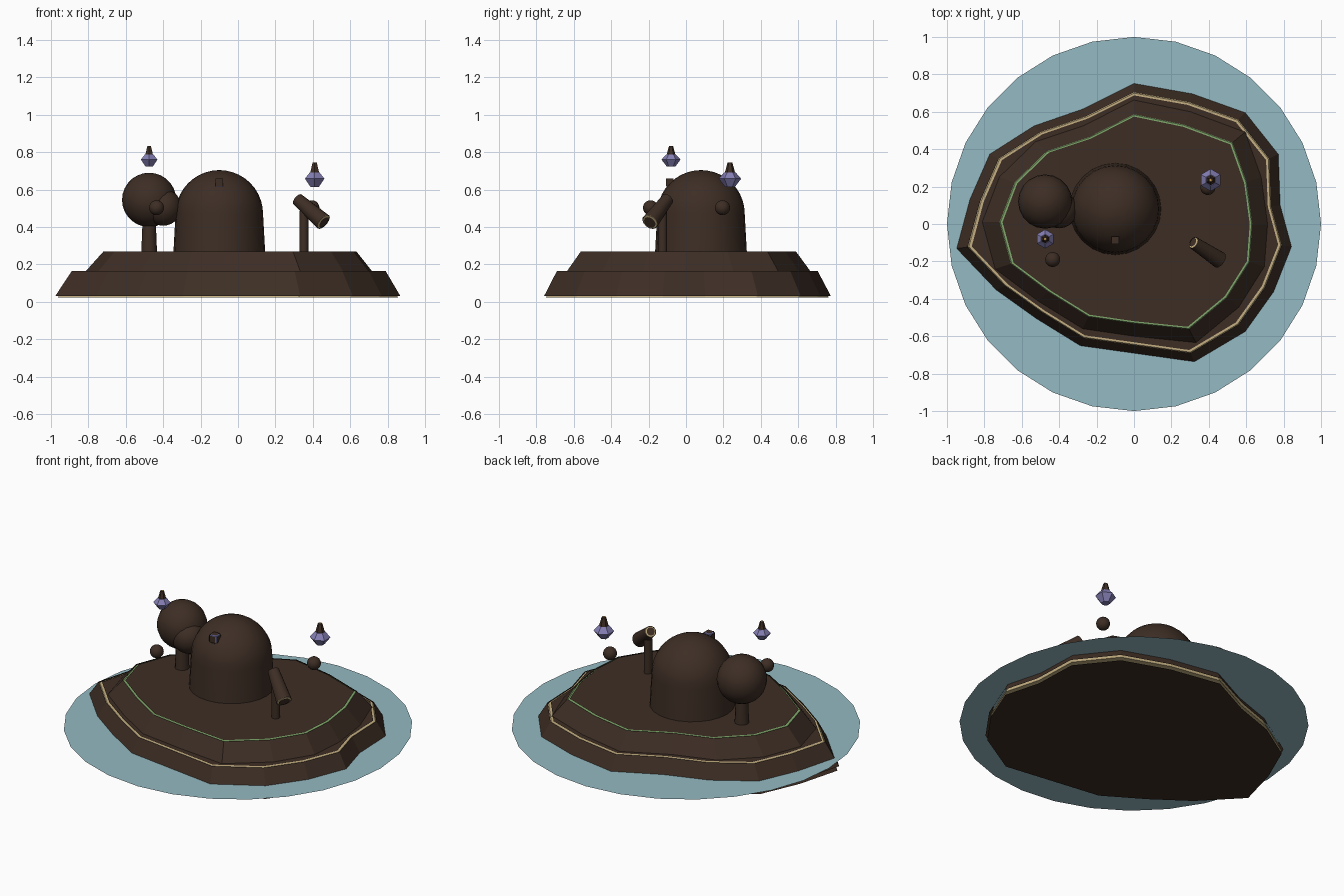
import bpy, bmesh
from math import sin, cos, pi
from mathutils import Vector, Matrix

cube = bpy.data.objects.get("Cube")
if cube:
    bpy.data.objects.remove(cube, do_unlink=True)


def material(name, r, g, b):
    m = bpy.data.materials.new(name)
    m.use_nodes = True
    m.diffuse_color = (r, g, b, 1)
    m.node_tree.nodes["Principled BSDF"].inputs["Base Color"].default_value = (r, g, b, 1)
    return m


BARK = material("dark brown", .047, .027, .018)
WATER = material("water blue", .30, .49, .54)
SAND = material("sand", .55, .43, .22)
GRASS = material("grass green", .22, .40, .15)
CRYSTAL = material("lavender", .23, .21, .45)
GOLD = material("gold", .55, .32, .08)


def finish(name, bm, mat, smooth=False):
    bmesh.ops.recalc_face_normals(bm, faces=bm.faces)
    me = bpy.data.meshes.new(name)
    bm.to_mesh(me)
    bm.free()
    me.materials.append(mat)
    ob = bpy.data.objects.new(name, me)
    bpy.context.collection.objects.link(ob)
    if smooth:
        bpy.ops.object.select_all(action='DESELECT')
        ob.select_set(True)
        bpy.context.view_layer.objects.active = ob
        bpy.ops.object.shade_smooth_by_angle(angle=pi / 4)
    return ob


def loft(name, rings, mat, bottom=True, top=True, smooth=False):
    """Join closed rings of points, with optional end caps."""
    bm = bmesh.new()
    rows = [[bm.verts.new(p) for p in ring] for ring in rings]
    for a, b in zip(rows, rows[1:]):
        n = len(a)
        for i in range(n):
            bm.faces.new((a[i], a[(i + 1) % n], b[(i + 1) % n], b[i]))
    if bottom:
        bm.faces.new(rows[0][::-1])
    if top and (len(rows) > 1 or not bottom):
        bm.faces.new(rows[-1])
    return finish(name, bm, mat, smooth)


def lathe(name, profile, mat, sides, at, axis=(0, 0, 1), smooth=False, **caps):
    """Turn (radius, height) pairs around an axis through a point."""
    turn = Vector(axis).to_track_quat('Z', 'Y')
    rings = [[Vector(at) + turn @ Vector((r * sin(2 * pi * i / sides), -r * cos(2 * pi * i / sides), z))
              for i in range(sides)] for r, z in profile]
    return loft(name, rings, mat, smooth=smooth, **caps)


def ball(name, at, r, mat):
    bm = bmesh.new()
    bmesh.ops.create_uvsphere(bm, u_segments=20, v_segments=14, radius=r, matrix=Matrix.Translation(at))
    return finish(name, bm, mat, True)


def ring(outline, scale, z):
    return [Vector((x * scale, y * scale, z)) for x, y in outline]


# Irregular outlines of the two island tiers
shore = [(0, .745), (-.27, .61), (-.53, .52), (-.765, .37), (-.87, .13), (-.94, -.13),
         (-.73, -.35), (-.52, -.5), (-.285, -.645), (0, -.685), (.32, -.73), (.59, -.57),
         (.74, -.36), (.835, -.12), (.775, .1), (.765, .37), (.59, .59), (.31, .69)]
meadow = [(0, .58), (-.235, .46), (-.46, .385), (-.63, .22), (-.71, .01), (-.65, -.21),
          (-.45, -.36), (-.24, -.49), (0, -.525), (.29, -.555), (.49, -.39), (.61, -.2),
          (.625, 0), (.595, .22), (.52, .43), (.265, .525)]


def tier(name, outline, mat, base, rim, z0, z1, under):
    """Coloured body with a dark skin that leaves its edges showing."""
    loft(name + "_body", [ring(outline, base - .015, z0 - .008), ring(outline, rim - .006, z1 - .003)], mat)
    loft(name + "_side_skin", [ring(outline, base, z0), ring(outline, rim, z1)], BARK,
         bottom=False, top=False)
    loft(name + "_top_skin", [ring(outline, rim - .022, z1 + .002)], BARK, bottom=False)
    if under:
        loft(name + "_under_skin", [ring(outline, base - .012, 0)], BARK, bottom=True, top=False)


tier("shore", shore, SAND, 1.04, .945, .03, .165, True)
tier("meadow", meadow, GRASS, 1.145, 1.012, .165, .27, False)

# Flat water sheet
lathe("water", [(1, 0)], WATER, 28, (0, 0, .075), bottom=False)

# Domed hut
dome = [(.245, 0), (.234, .2)]
dome += [(.234 * cos(a * pi / 20), .2 + .234 * sin(a * pi / 20)) for a in range(1, 10)] + [(.004, .434)]
lathe("hut", dome, BARK, 24, (-.1, .08, .27), smooth=True)

# Small cube beacon on the hut, with separate dark plates
bm = bmesh.new()
bmesh.ops.create_cube(bm, size=.042, matrix=Matrix.Translation((-.1, -.087, .638)))
finish("beacon_core", bm, CRYSTAL)
bm = bmesh.new()
bmesh.ops.create_cube(bm, size=.04, matrix=Matrix.Translation((-.1, -.087, .638)))
bmesh.ops.split_edges(bm, edges=bm.edges)
bm.normal_update()
for f in bm.faces:
    bmesh.ops.translate(bm, verts=f.verts, vec=f.normal * .007)
finish("beacon_plates", bm, BARK)

# Round tree
lathe("tree_trunk", [(.042, 0), (.034, .2)], BARK, 12, (-.475, .12, .265), smooth=True)
ball("tree_crown", (-.475, .12, .545), .145, BARK)
ball("tree_side_crown", (-.4, .075, .505), .098, BARK)

# Spyglass on a post
lathe("spyglass_post", [(.024, 0), (.024, .22)], BARK, 12, (.352, -.125, .265), smooth=True)
tail, nose = Vector((.318, -.1, .548)), Vector((.457, -.192, .427))
axis = nose - tail
size = axis.length
lathe("spyglass_skin", [(.034, 0), (.046, size)], BARK, 14, tail, axis, True, bottom=False, top=False)
lathe("spyglass_tube", [(.031, .001), (.043, size - .001)], SAND, 14, tail, axis, True)
lathe("spyglass_front_skin", [(.034, size + .004)], BARK, 14, tail, axis, bottom=False)
lathe("spyglass_back_skin", [(.024, -.004)], BARK, 14, tail, axis, top=False)

# Floating crystals with dark caps, each with a ball below
for side, at, s in (("right", (-.475, -.08, .76), .85), ("left", (.41, .235, .658), 1)):
    lathe(side + "_crystal", [(.026 * s, -.044 * s), (.06 * s, 0), (.03 * s, .034 * s)],
          CRYSTAL, 6, at)
    lathe(side + "_crystal_cap", [(.028 * s, .03 * s), (.013 * s, .086 * s)], BARK, 6, at)
    lathe(side + "_crystal_tip", [(.006, .088 * s)], GOLD, 6, at, bottom=False)
ball("right_ball", (-.435, -.19, .503), .04, BARK)
ball("left_ball", (.395, .195, .503), .04, BARK)
